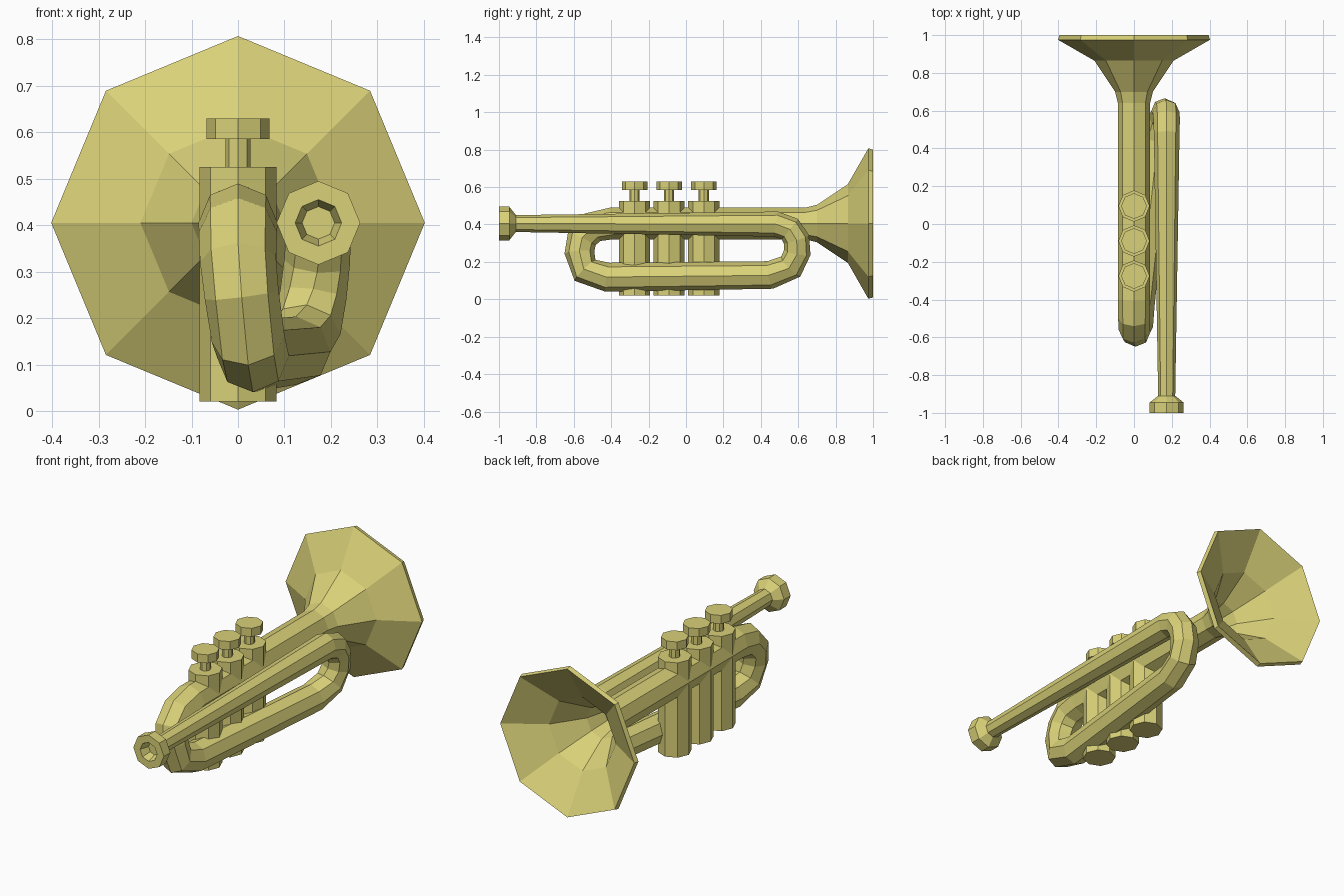
import bpy
import bmesh
from math import cos, sin, pi
from mathutils import Vector, Matrix

cube = bpy.data.objects.get("Cube")
if cube:
    bpy.data.objects.remove(cube, do_unlink=True)

SIDES = 8
brass = bpy.data.materials.new("brass")
brass.use_nodes = True
colour = (0.70, 0.64, 0.19, 1)
brass.diffuse_color = colour
brass.node_tree.nodes["Principled BSDF"].inputs["Base Color"].default_value = colour


def ring(bm, centre, axis, radius):
    """Octagon of vertices around a centre, square to the axis."""
    ref = Vector((1, 0, 0))
    u = (ref - axis * ref.dot(axis)).normalized()
    v = axis.cross(u)
    return [bm.verts.new(centre + radius * (cos(a) * u + sin(a) * v))
            for a in (2 * pi * i / SIDES for i in range(SIDES))]


def skin(name, stations, caps):
    """Join (centre, axis, radius) stations into a faceted tube."""
    bm = bmesh.new()
    rings = [ring(bm, *s) for s in stations]
    for a, b in zip(rings, rings[1:]):
        for i in range(SIDES):
            j = (i + 1) % SIDES
            bm.faces.new((a[i], a[j], b[j], b[i]))
    if caps[0]:
        bm.faces.new(rings[0])
    if caps[1]:
        bm.faces.new(rings[-1])
    bmesh.ops.recalc_face_normals(bm, faces=bm.faces)
    mesh = bpy.data.meshes.new(name)
    bm.to_mesh(mesh)
    bm.free()
    mesh.materials.append(brass)
    obj = bpy.data.objects.new(name, mesh)
    bpy.context.collection.objects.link(obj)
    return obj


def lathe(name, origin, axis, profile, caps=(True, True)):
    """Turn a (distance, radius) profile about an axis."""
    origin, axis = Vector(origin), Vector(axis)
    return skin(name, [(origin + axis * d, axis, r) for d, r in profile], caps)


def sweep(name, path):
    """Tube along (x, y, z, radius) points."""
    pts = [Vector(p[:3]) for p in path]
    stations = []
    for i, p in enumerate(pts):
        axis = Vector()
        if i > 0:
            axis += (p - pts[i - 1]).normalized()
        if i < len(pts) - 1:
            axis += (pts[i + 1] - p).normalized()
        if i in (0, len(pts) - 1):
            axis = Vector((0, 1, 0))
        stations.append((p, axis.normalized(), path[i][3]))
    return skin(name, stations, (False, False))


# Coiled pipe: lead pipe, rear bend, lower run, front bend, bell pipe
sweep("coiled_pipe", [
    (0.173, -0.92, 0.405, 0.045),
    (0.173, 0.48, 0.402, 0.068),
    (0.173, 0.555, 0.375, 0.070),
    (0.170, 0.59, 0.32, 0.071),
    (0.162, 0.595, 0.25, 0.072),
    (0.148, 0.56, 0.175, 0.074),
    (0.125, 0.45, 0.13, 0.075),
    (0.032, -0.42, 0.118, 0.078),
    (0.022, -0.54, 0.155, 0.079),
    (0.008, -0.57, 0.25, 0.080),
    (0.0, -0.557, 0.325, 0.082),
    (0.0, -0.50, 0.385, 0.084),
    (0.0, -0.40, 0.405, 0.085),
    (0.0, 0.64, 0.405, 0.085)])

# Flared bell with an open bore
lathe("bell", (0, 0, 0.405), (0, 1, 0), [
    (0.64, 0.085), (0.70, 0.10), (0.865, 0.21), (0.975, 0.402),
    (1.0, 0.395), (0.872, 0.197), (0.71, 0.088), (0.60, 0.06)],
    caps=(False, True))

# Mouthpiece with a recessed cup
lathe("mouthpiece", (0.173, 0, 0.405), (0, 1, 0), [
    (-0.95, 0.035), (-1.0, 0.05), (-1.0, 0.09), (-0.945, 0.09),
    (-0.91, 0.046)], caps=(True, False))

# Three valves: casing, stem and finger button
for i, name in enumerate(("front", "middle", "rear")):
    base = (0, -0.275 + 0.185 * i, 0)
    for part, low, high, radius in (("casing", 0.02, 0.525, 0.083),
                                    ("stem", 0.515, 0.59, 0.027),
                                    ("button", 0.585, 0.63, 0.068)):
        lathe(f"{name}_valve_{part}", base, (0, 0, 1),
              [(low, radius), (high, radius)])
